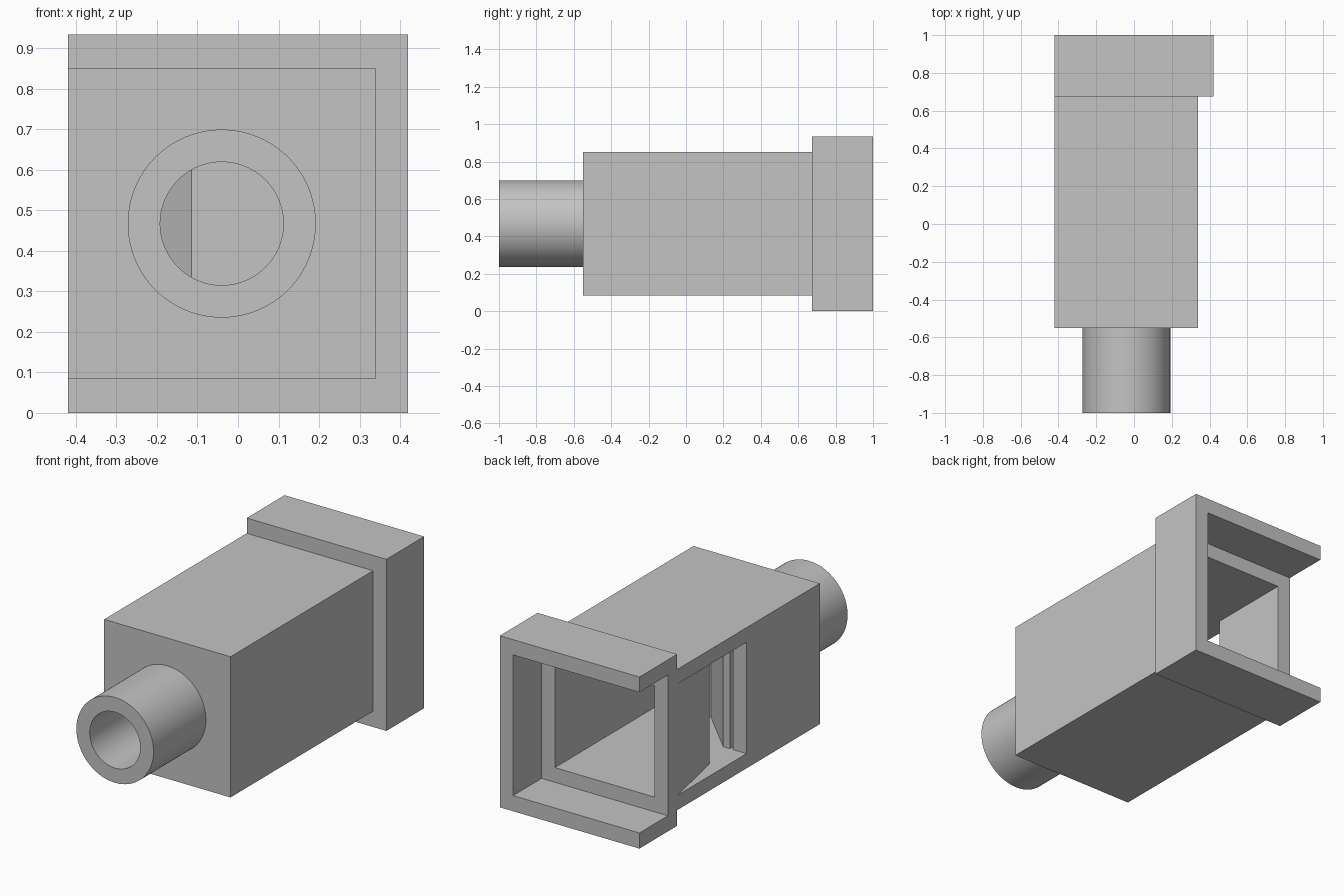
import bpy, bmesh, math
from mathutils import Matrix, Vector

cube = bpy.data.objects.get("Cube")
if cube:
    bpy.data.objects.remove(cube, do_unlink=True)

grey = bpy.data.materials.new("plain grey")
grey.use_nodes = True
COLOUR = (0.55, 0.55, 0.55, 1)
grey.diffuse_color = COLOUR
grey.node_tree.nodes["Principled BSDF"].inputs["Base Color"].default_value = COLOUR

# Shared dimensions
LEFT, RIGHT = -0.42, 0.34           # body extents along x
LOW, HIGH = 0.085, 0.85             # body extents along z
WALL = 0.08
IN_L, IN_R = LEFT + WALL, RIGHT - WALL
FLOOR, CEILING = LOW + WALL, HIGH - WALL
STEP, SEAT = 0.675, 0.755           # collar start and its inner ledge
FRONT = -0.55
AXIS_X, AXIS_Z = -0.04, 0.467


def finish(name, bm):
    bmesh.ops.recalc_face_normals(bm, faces=bm.faces)
    mesh = bpy.data.meshes.new(name)
    bm.to_mesh(mesh)
    bm.free()
    mesh.materials.append(grey)
    obj = bpy.data.objects.new(name, mesh)
    bpy.context.collection.objects.link(obj)
    return obj


def prism(name, plan, z0, z1):
    """Extrude a plan outline from z0 up to z1."""
    bm = bmesh.new()
    face = bm.faces.new([bm.verts.new((x, y, z0)) for x, y in plan])
    new = bmesh.ops.extrude_face_region(bm, geom=[face])["geom"]
    bmesh.ops.translate(bm, vec=Vector((0, 0, z1 - z0)),
                        verts=[g for g in new if isinstance(g, bmesh.types.BMVert)])
    return finish(name, bm)


def box(name, x0, x1, y0, y1, z0, z1):
    return prism(name, [(x0, y0), (x1, y0), (x1, y1), (x0, y1)], z0, z1)


def cylinder(name, radius, y0, y1):
    bm = bmesh.new()
    place = (Matrix.Translation((AXIS_X, (y0 + y1) / 2, AXIS_Z))
             @ Matrix.Rotation(math.pi / 2, 4, "X"))
    bmesh.ops.create_cone(bm, cap_ends=True, segments=96, radius1=radius,
                          radius2=radius, depth=y1 - y0, matrix=place)
    return finish(name, bm)


def cut(obj, *cutters):
    """Subtract each cutter, bake the result and remove the cutters."""
    for cutter in cutters:
        cutter.hide_render = True
        mod = obj.modifiers.new("cut", "BOOLEAN")
        mod.operation, mod.solver, mod.object = "DIFFERENCE", "EXACT", cutter
    graph = bpy.context.evaluated_depsgraph_get()
    baked = bpy.data.meshes.new_from_object(obj.evaluated_get(graph))
    obj.modifiers.clear()
    obj.data = baked
    for cutter in cutters:
        bpy.data.objects.remove(cutter, do_unlink=True)


# Hollow body with a side window whose rear edge is a sharp wedge
body = box("body", LEFT, RIGHT, FRONT, STEP, LOW, HIGH)
TIP = 0.285
slope = (STEP - TIP) / WALL
window = [(LEFT - 0.03, 0.08), (IN_L + 0.01, 0.08),
          (IN_L + 0.01, TIP - 0.01 * slope), (LEFT - 0.03, STEP + 0.03 * slope)]
cut(body,
    box("chamber_cutter", IN_L, IN_R, FRONT + WALL, 1.1, FLOOR, CEILING),
    prism("window_cutter", window, FLOOR, CEILING),
    cylinder("bore_cutter", 0.152, FRONT - 0.1, FRONT + 2 * WALL))

# Inner baffle that leaves a narrow slit beside the window wall
baffle_plan = [(IN_R, -0.25), (-0.115, -0.25), (-0.32, 0.0), (-0.32, 0.08),
               (-0.28, 0.08), (-0.03, -0.17), (IN_R, -0.17)]
prism("baffle", baffle_plan, FLOOR, CEILING)

# Rear socket collar, open on one side
collar = box("collar", LEFT, -LEFT, STEP, 1, 0, 0.933)
cut(collar,
    box("socket_cutter", LEFT - 0.1, RIGHT, SEAT, 1.1, LOW, HIGH),
    box("opening_cutter", IN_L, IN_R, STEP - 0.1, SEAT + 0.1, FLOOR, CEILING))

# Round mouthpiece tube
tube = cylinder("mouthpiece_tube", 0.232, -1, FRONT)
cut(tube, cylinder("tube_bore_cutter", 0.152, -1.1, FRONT + 0.1))

# Smooth the round surfaces, keep edges sharp
bpy.ops.object.select_all(action="DESELECT")
for obj in (tube, body):
    obj.select_set(True)
bpy.context.view_layer.objects.active = tube
bpy.ops.object.shade_smooth_by_angle(angle=math.radians(8))
